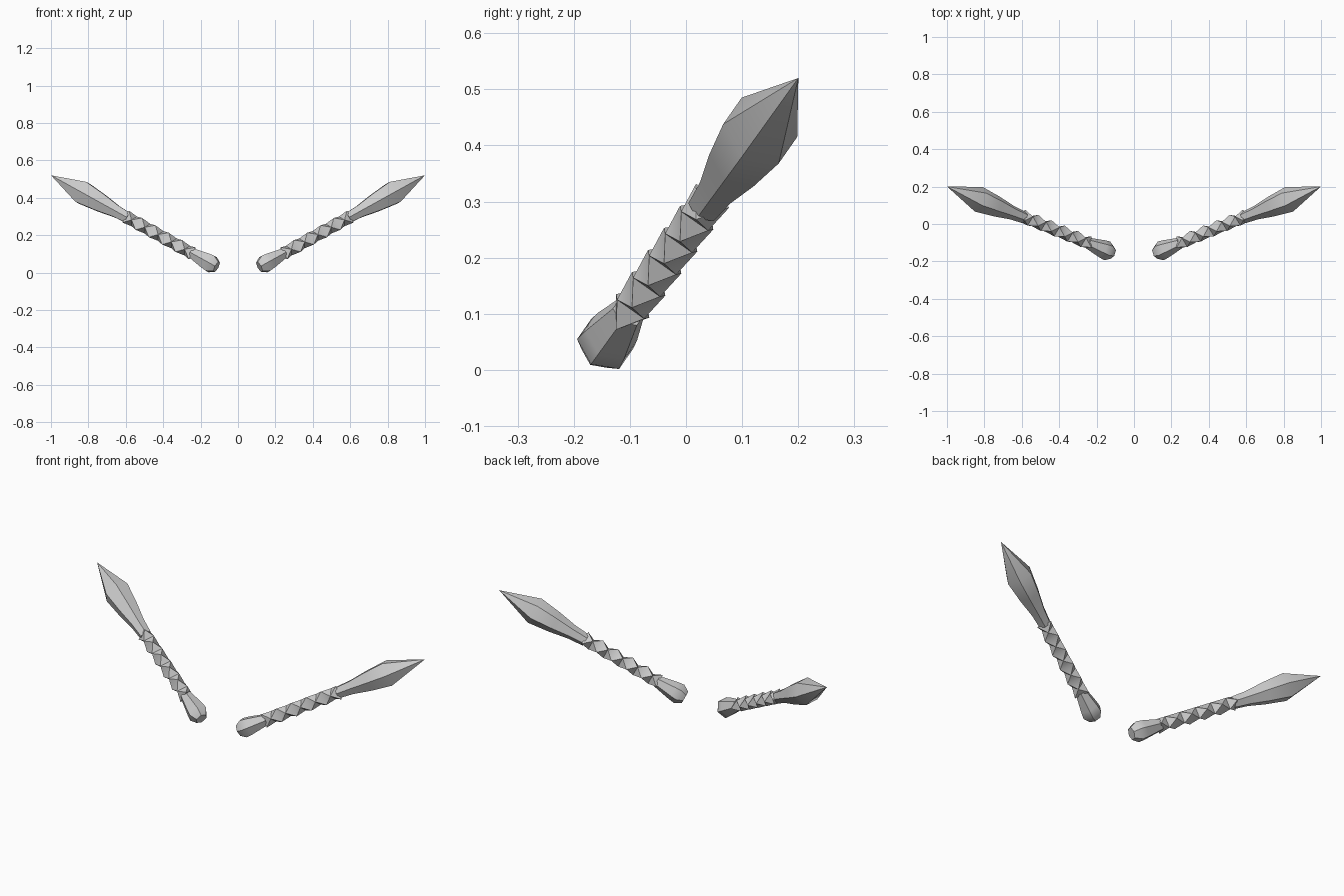
import bpy, bmesh, math
from mathutils import Vector

if "Cube" in bpy.data.objects:
    bpy.data.objects.remove(bpy.data.objects["Cube"])

START = Vector((0.24, -0.105, 0.10))             # where the twisted shaft begins
AXIS = Vector((0.826, 0.332, 0.457)).normalized()
V = AXIS.cross(Vector((0.49, 0, -0.88))).normalized()
W = AXIS.cross(V)
STEP = 0.043


def loft(name, rings, sides, twist=0.0, tip=None, start_angle=0.0):
    """Skin rings (distance along axis, radius), turning each by twist."""
    bm = bmesh.new()
    loops = []
    for k, (s, r) in enumerate(rings):
        loop = []
        for i in range(sides):
            a = start_angle + k * twist + i * math.tau / sides
            loop.append(bm.verts.new(START + AXIS * s + (V * math.cos(a) + W * math.sin(a)) * r))
        loops.append(loop)
    for a, b in zip(loops, loops[1:]):
        for i in range(sides):
            j = (i + 1) % sides
            if twist:
                bm.faces.new((a[i], a[j], b[i]))
                bm.faces.new((a[j], b[j], b[i]))
            else:
                bm.faces.new((a[i], a[j], b[j], b[i]))
    bm.faces.new(loops[0][::-1])
    if tip is None:
        bm.faces.new(loops[-1])
    else:
        p = bm.verts.new(START + AXIS * tip)
        for i in range(sides):
            bm.faces.new((loops[-1][i], loops[-1][(i + 1) % sides], p))
    me = bpy.data.meshes.new(name)
    bm.to_mesh(me)
    bm.free()
    ob = bpy.data.objects.new(name, me)
    bpy.context.collection.objects.link(ob)
    # left-hand copy
    mirror = ob.modifiers.new("mirror", 'MIRROR')
    mirror.use_clip = False
    mirror.use_mirror_merge = False
    bpy.ops.object.select_all(action='DESELECT')
    ob.select_set(True)
    bpy.context.view_layer.objects.active = ob
    bpy.ops.object.shade_smooth_by_angle(angle=math.radians(45))
    return ob


# rounded end knob
loft("end_knob", [(-0.152, 0.032), (-0.118, 0.053), (-0.085, 0.049),
                  (-0.03, 0.038), (0.01, 0.030)], 6)

# twisted three-sided shaft
loft("twisted_shaft", [(k * STEP, 0.034 if k % 2 else 0.042) for k in range(11)],
     3, twist=math.radians(60))

# pointed leaf-shaped head
loft("pointed_head", [(0.42, 0.032), (0.50, 0.038), (0.60, 0.056), (0.715, 0.070)],
     6, tip=0.92)
